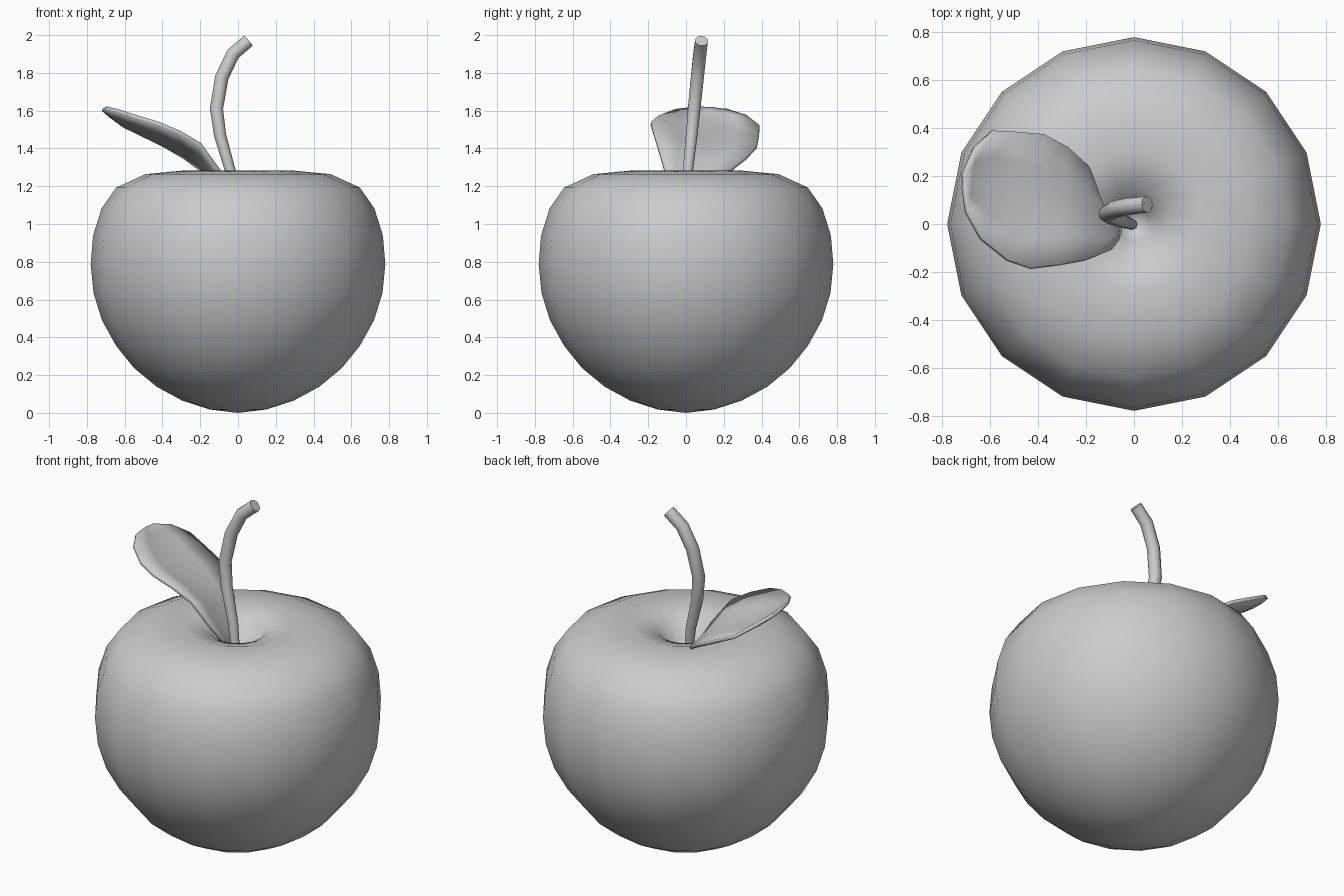
import bpy
from math import sin, cos, pi, radians
from mathutils import Vector

if "Cube" in bpy.data.objects:
    bpy.data.objects.remove(bpy.data.objects["Cube"])


def make(name, verts, faces, angle):
    me = bpy.data.meshes.new(name)
    me.from_pydata([tuple(v) for v in verts], [], faces)
    me.update()
    ob = bpy.data.objects.new(name, me)
    bpy.context.collection.objects.link(ob)
    bpy.ops.object.select_all(action='DESELECT')
    ob.select_set(True)
    bpy.context.view_layer.objects.active = ob
    bpy.ops.object.shade_smooth_by_angle(angle=radians(angle))
    return ob


def bridge(rows, n, closed):
    # quads between consecutive rows of n points
    return [(i * n + j, i * n + (j + 1) % n, (i + 1) * n + (j + 1) % n, (i + 1) * n + j)
            for i in range(rows - 1) for j in range(n if closed else n - 1)]


# Apple body: 16-sided lathe with a stem dimple
N = 16
profile = [(0.15, 0.018), (0.295, 0.065), (0.43, 0.138), (0.55, 0.237), (0.645, 0.355),
           (0.72, 0.49), (0.765, 0.635), (0.78, 0.787), (0.767, 0.94), (0.722, 1.083),
           (0.645, 1.193), (0.49, 1.264), (0.29, 1.283), (0.15, 1.24), (0.07, 1.12)]
verts = [(r * cos(2 * pi * j / N), r * sin(2 * pi * j / N), z)
         for r, z in profile for j in range(N)]
faces = bridge(len(profile), N, True)
bottom, top = len(verts), len(verts) + 1
verts += [(0, 0, 0), (0, 0, 1.04)]
last = (len(profile) - 1) * N
for j in range(N):
    k = (j + 1) % N
    faces += [(bottom, k, j), (top, last + j, last + k)]
make("apple_body", verts, faces, 80)

# Stem: curved round tube, slightly thicker at the tip
S = 10
path = [Vector(p) for p in [(0, -0.005, 1.0), (-0.04, 0.01, 1.28), (-0.095, 0.03, 1.47),
                            (-0.114, 0.043, 1.61), (-0.086, 0.06, 1.775),
                            (-0.027, 0.073, 1.9), (0.055, 0.082, 1.97)]]
radii = [0.02, 0.028, 0.032, 0.035, 0.036, 0.036, 0.035]
verts = []
for i, p in enumerate(path):
    t = (path[min(i + 1, len(path) - 1)] - path[max(i - 1, 0)]).normalized()
    u = Vector((0, 1, 0)).cross(t).normalized()
    v = t.cross(u)
    verts += [p + radii[i] * (cos(2 * pi * j / S) * u + sin(2 * pi * j / S) * v)
              for j in range(S)]
faces = bridge(len(path), S, True)
faces += [tuple(range(S))[::-1], tuple(range(len(verts) - S, len(verts)))]
make("stem", verts, faces, 50)

# Leaf: lofted between its two edges, slightly cupped, then thickened
edges = [((-0.06, -0.03, 1.14), (-0.06, 0.0, 1.13)),
         ((-0.07, -0.07, 1.21), (-0.08, 0.045, 1.16)),
         ((-0.10, -0.11, 1.28), (-0.115, 0.10, 1.20)),
         ((-0.20, -0.15, 1.42), (-0.20, 0.245, 1.29)),
         ((-0.31, -0.17, 1.485), (-0.28, 0.32, 1.35)),
         ((-0.43, -0.185, 1.535), (-0.38, 0.375, 1.41)),
         ((-0.53, -0.15, 1.565), (-0.49, 0.385, 1.465)),
         ((-0.64, -0.06, 1.60), (-0.59, 0.39, 1.515)),
         ((-0.70, 0.05, 1.615), (-0.665, 0.32, 1.57)),
         ((-0.712, 0.15, 1.612), (-0.713, 0.21, 1.605))]
M = 5
verts = []
for a, b in edges:
    a, b = Vector(a), Vector(b)
    for j in range(M):
        f = j / (M - 1)
        dip = 0.05 * (b - a).length * 4 * f * (1 - f)
        verts.append(a.lerp(b, f) - Vector((0, 0, dip)))
leaf = make("leaf", verts, [f[::-1] for f in bridge(len(edges), M, False)], 50)
mod = leaf.modifiers.new("thickness", 'SOLIDIFY')
mod.thickness = 0.02
mod.offset = 0
